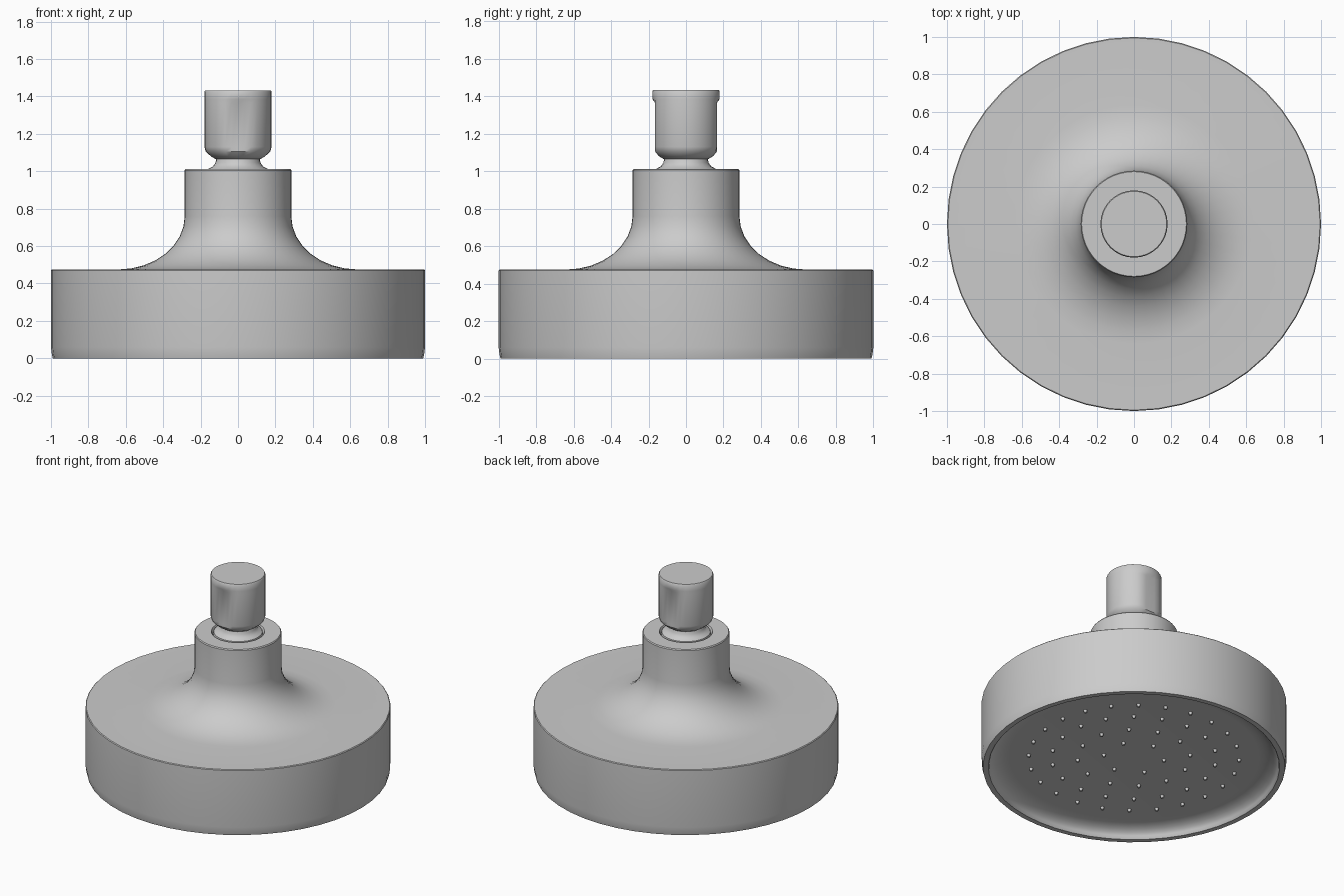
import bpy, bmesh, math

if "Cube" in bpy.data.objects:
    bpy.data.objects.remove(bpy.data.objects["Cube"])


def smooth(ob, angle=35):
    bpy.ops.object.select_all(action='DESELECT')
    ob.select_set(True)
    bpy.context.view_layer.objects.active = ob
    bpy.ops.object.shade_smooth_by_angle(angle=math.radians(angle))


def lathe(name, profile, sides):
    """Spin (radius, z) points about z; radius 0 closes an end."""
    bm = bmesh.new()
    rings = []
    for r, z in profile:
        if r == 0:
            rings.append([bm.verts.new((0, 0, z))] * sides)
        else:
            rings.append([bm.verts.new((r * math.cos(2 * math.pi * i / sides),
                                        r * math.sin(2 * math.pi * i / sides), z))
                          for i in range(sides)])
    for a, b in zip(rings, rings[1:]):
        for i in range(sides):
            j = (i + 1) % sides
            bm.faces.new(list(dict.fromkeys((a[i], a[j], b[j], b[i]))))
    bmesh.ops.recalc_face_normals(bm, faces=bm.faces)
    me = bpy.data.meshes.new(name)
    bm.to_mesh(me)
    bm.free()
    ob = bpy.data.objects.new(name, me)
    bpy.context.collection.objects.link(ob)
    return ob


# Head: recessed spray plate, rim, drum wall, flared neck and socket
plate_z = 0.075
cove = [(0.82 + 0.13 * math.sin(t), plate_z - 0.07 * (1 - math.cos(t)))
        for t in (math.radians(15 * k) for k in range(7))]
flare = [(0.64 - 0.355 * math.sin(t), 0.475 + 0.285 * (1 - math.cos(t)))
         for t in (math.radians(11.25 * k) for k in range(9))]
head = lathe("shower_head_body",
             [(0, plate_z)] + cove + [(0.955, 0), (0.99, 0), (0.995, 0.02),
              (1.0, 0.06), (1.0, 0.47), (0.995, 0.475)] + flare +
             [(0.285, 1.005), (0.28, 1.012), (0.175, 1.012), (0.165, 0.99), (0, 0.99)], 48)
smooth(head)

# Ball joint neck
joint = lathe("ball_joint", [(0, 0.985), (0.165, 0.985), (0.16, 1.012), (0.135, 1.025),
                             (0.12, 1.045), (0.115, 1.08), (0, 1.08)], 24)
smooth(joint)

# Threaded connector with wrench flats on the +y and -y sides
connector = lathe("pipe_connector", [(0, 1.065), (0.12, 1.065), (0.145, 1.08), (0.172, 1.105),
                                     (0.18, 1.13), (0.18, 1.365), (0.18, 1.385),
                                     (0.18, 1.425), (0.175, 1.433), (0, 1.433)], 32)
for v in connector.data.vertices:
    if v.co.z < 1.37:
        v.co.y = max(-0.165, min(0.165, v.co.y))
smooth(connector)

# Spray nozzles in concentric rings
bm = bmesh.new()
for radius, count in ((0.2, 6), (0.37, 12), (0.54, 18), (0.69, 24)):
    for i in range(count):
        a = 2 * math.pi * (i + 0.5) / count
        made = bmesh.ops.create_cone(bm, cap_ends=True, segments=8,
                                     radius1=0.009, radius2=0.015, depth=0.03)
        bmesh.ops.translate(bm, verts=made["verts"],
                            vec=(radius * math.cos(a), radius * math.sin(a), plate_z - 0.005))
me = bpy.data.meshes.new("spray_nozzles")
bm.to_mesh(me)
bm.free()
nozzles = bpy.data.objects.new("spray_nozzles", me)
bpy.context.collection.objects.link(nozzles)
smooth(nozzles, 50)
